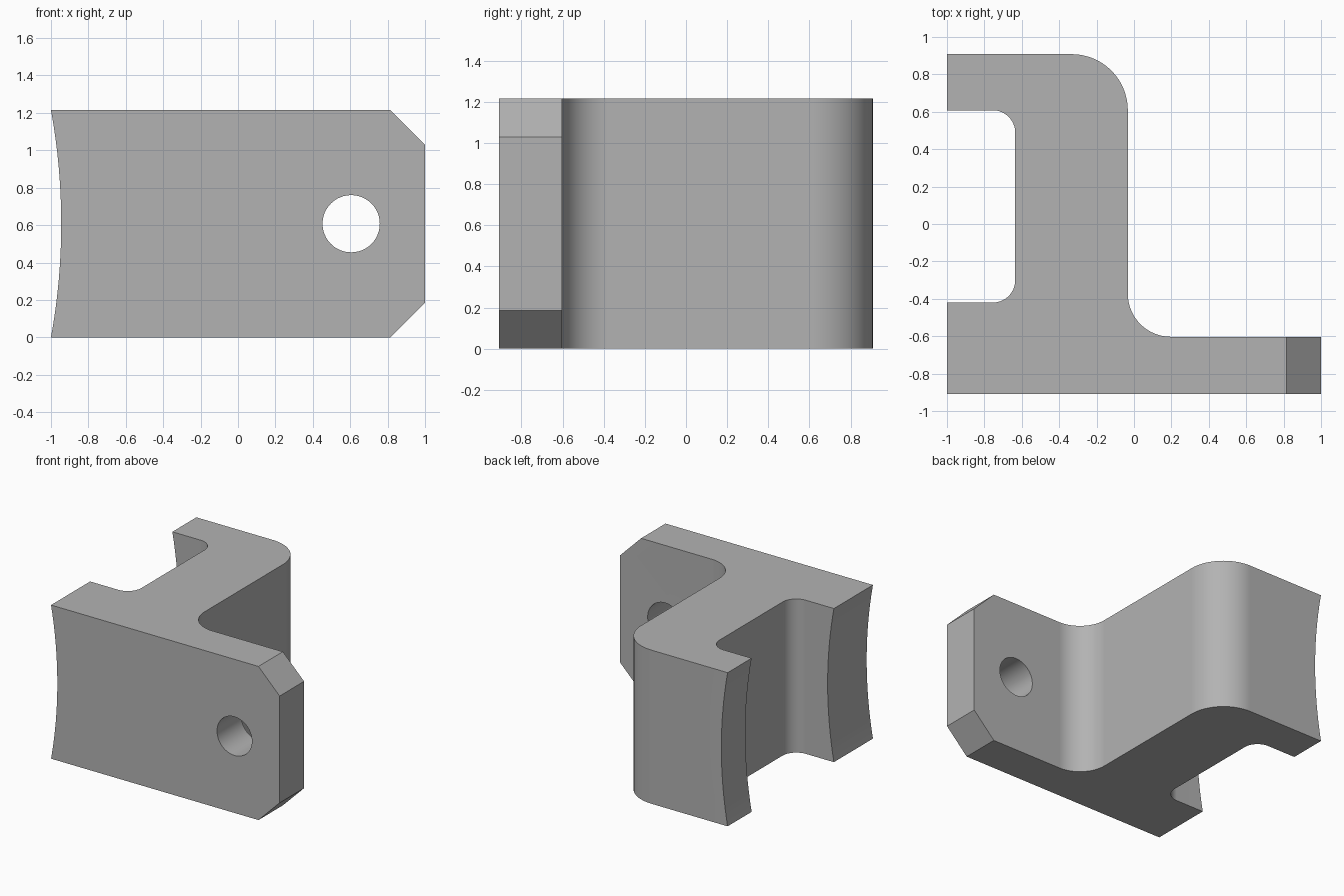
import bpy, bmesh, math
from mathutils import Vector, Matrix

HEIGHT, HALF_Y = 1.215, 0.908

old = bpy.data.objects.get("Cube")
if old:
    bpy.data.objects.remove(old, do_unlink=True)

grey = bpy.data.materials.new("plain grey")
grey.use_nodes = True
colour = (0.45, 0.45, 0.45, 1)
grey.diffuse_color = colour
grey.node_tree.nodes["Principled BSDF"].inputs["Base Color"].default_value = colour


def rounded(corners, steps=16):
    """Outline from (x, y, radius) corners, each rounded by a tangent arc."""
    out = []
    for i, (x, y, r) in enumerate(corners):
        p = Vector((x, y))
        if r == 0:
            out.append(p)
            continue
        a = (Vector(corners[i - 1][:2]) - p).normalized() * r
        b = (Vector(corners[(i + 1) % len(corners)][:2]) - p).normalized() * r
        for k in range(steps + 1):
            t = math.pi / 2 * k / steps
            out.append(p + a * (1 - math.sin(t)) + b * (1 - math.cos(t)))
    return out


def prism(name, outline, depth, matrix=Matrix()):
    """Extrude a flat outline along local z, then place it."""
    bm = bmesh.new()
    face = bm.faces.new([bm.verts.new((p[0], p[1], 0)) for p in outline])
    top = bmesh.ops.extrude_face_region(bm, geom=[face])["geom"]
    bmesh.ops.translate(bm, vec=(0, 0, depth),
                        verts=[v for v in top if isinstance(v, bmesh.types.BMVert)])
    bm.transform(matrix)
    bmesh.ops.recalc_face_normals(bm, faces=bm.faces)
    mesh = bpy.data.meshes.new(name)
    bm.to_mesh(mesh)
    bm.free()
    mesh.materials.append(grey)
    obj = bpy.data.objects.new(name, mesh)
    bpy.context.collection.objects.link(obj)
    return obj


# Bracket plan: front flange, web and short rear flange
bracket = prism("bracket", rounded([
    (-1, -HALF_Y, 0), (1, -HALF_Y, 0), (1, -0.603, 0), (-0.033, -0.603, 0.23),
    (-0.033, HALF_Y, 0.3), (-1, HALF_Y, 0), (-1, 0.608, 0), (-0.635, 0.608, 0.12),
    (-0.635, -0.42, 0.12), (-1, -0.42, 0)]), HEIGHT)

# Side outline: chamfered right end and shallow concave left end
sag, half = 0.055, HEIGHT / 2
radius = (half ** 2 + sag ** 2) / (2 * sag)
sweep = math.asin(half / radius)
side = [(0.815, 0), (1, 0.185), (1, HEIGHT - 0.185), (0.815, HEIGHT)]
for k in range(17):
    a = sweep * (1 - k / 8)
    side.append((-1 + sag - radius + radius * math.cos(a), half + radius * math.sin(a)))
to_front = Matrix.Translation((0, 1.2, 0)) @ Matrix.Rotation(math.pi / 2, 4, "X")
side_cutter = prism("side_outline_cutter", side, 2.4, to_front)

# Bolt hole through the front flange
hole = [(0.605 + 0.153 * math.cos(math.tau * k / 48),
         half + 0.153 * math.sin(math.tau * k / 48)) for k in range(48)]
hole_cutter = prism("bolt_hole_cutter", hole, 2.4, to_front)

bpy.ops.object.select_all(action="DESELECT")
bpy.context.view_layer.objects.active = bracket
bracket.select_set(True)
for cutter, operation in ((side_cutter, "INTERSECT"), (hole_cutter, "DIFFERENCE")):
    mod = bracket.modifiers.new(cutter.name, "BOOLEAN")
    mod.object, mod.operation, mod.solver = cutter, operation, "EXACT"
    bpy.ops.object.modifier_apply(modifier=mod.name)
    bpy.data.objects.remove(cutter, do_unlink=True)

# Smooth the rounded faces, keep the edges crisp
bpy.ops.object.shade_smooth_by_angle(angle=math.radians(20))
weighted = bracket.modifiers.new("even_shading", "WEIGHTED_NORMAL")
weighted.keep_sharp = True
